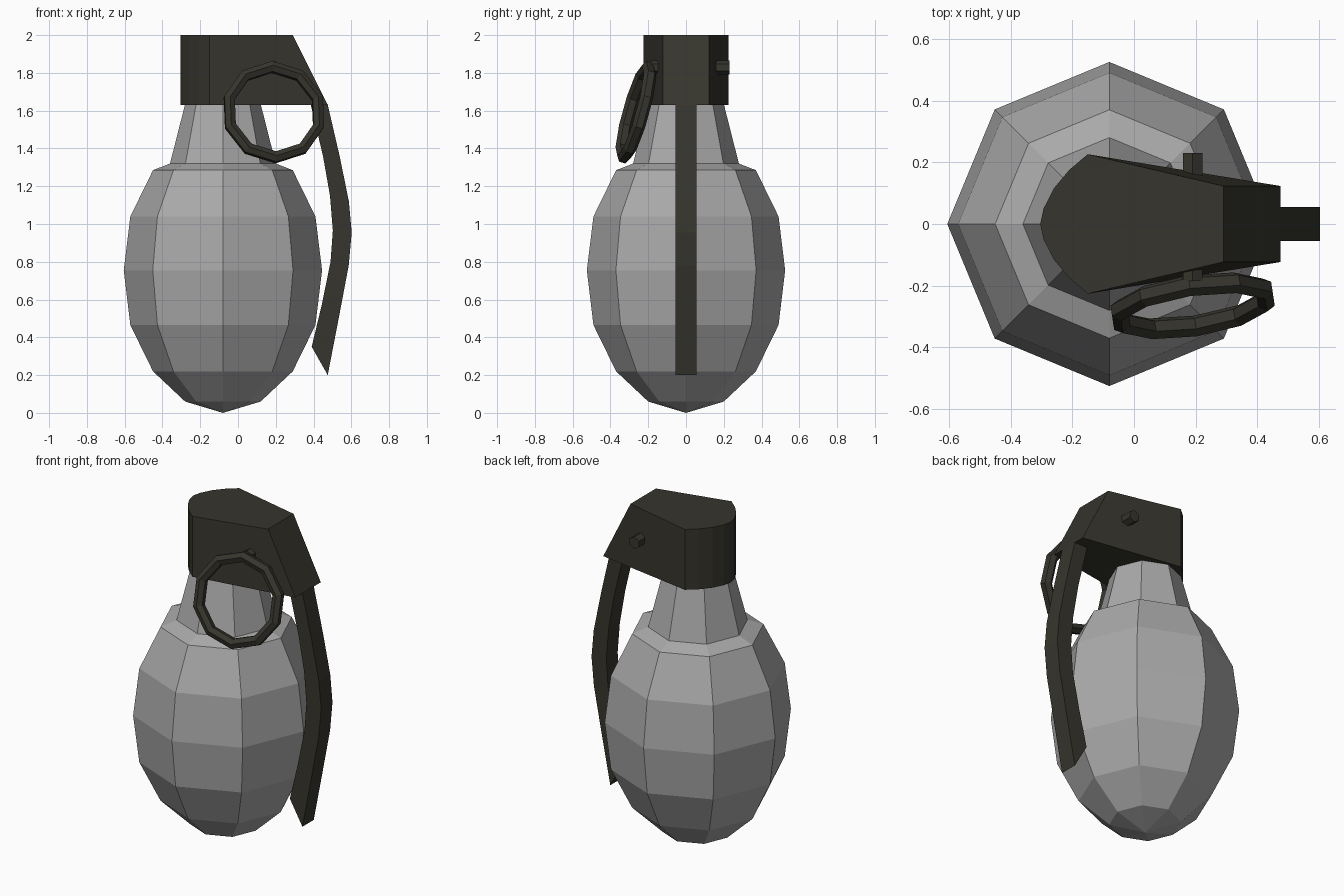
import bpy
import bmesh
import math
from mathutils import Vector

cube = bpy.data.objects.get("Cube")
if cube:
    bpy.data.objects.remove(cube, do_unlink=True)


def material(name, color):
    m = bpy.data.materials.new(name)
    m.use_nodes = True
    m.diffuse_color = (*color, 1)
    m.node_tree.nodes["Principled BSDF"].inputs["Base Color"].default_value = (*color, 1)
    return m


grey = material("body grey", (0.40, 0.40, 0.40))
olive = material("dark olive", (0.037, 0.035, 0.026))


def loft(name, rings, mat, closed=False):
    """Skin a list of equal-length point rings; cap the ends unless closed."""
    bm = bmesh.new()
    loops = [[bm.verts.new(p) for p in ring] for ring in rings]
    pairs = list(zip(loops, loops[1:]))
    if closed:
        pairs.append((loops[-1], loops[0]))
    else:
        bm.faces.new(loops[0])
        bm.faces.new(loops[-1])
    for a, b in pairs:
        n = len(a)
        for i in range(n):
            j = (i + 1) % n
            bm.faces.new((a[i], a[j], b[j], b[i]))
    bmesh.ops.remove_doubles(bm, verts=bm.verts, dist=0.0005)
    bmesh.ops.recalc_face_normals(bm, faces=bm.faces)
    mesh = bpy.data.meshes.new(name)
    bm.to_mesh(mesh)
    bm.free()
    obj = bpy.data.objects.new(name, mesh)
    bpy.context.collection.objects.link(obj)
    mesh.materials.append(mat)
    return obj


def angles(n):
    return [2 * math.pi * i / n for i in range(n)]


# Eight-sided body with neck
profile = [(0.00001, 0), (0.2, 0.06), (0.37, 0.22), (0.49, 0.465), (0.525, 0.755),
           (0.49, 1.04), (0.37, 1.285), (0.28, 1.32), (0.2, 1.635)]
loft("body", [[(-0.08 + r * math.cos(a), r * math.sin(a), z) for a in angles(8)]
              for r, z in profile], grey)

# Head: rounded at one end, sloped at the other
arc = [(-0.15, 0.226), (-0.21, 0.175), (-0.26, 0.115), (-0.293, 0.05)]


def head_outline(tip, z):
    half = [(tip, 0.123)] + arc
    pts = half + [(-0.304, 0)] + [(x, -y) for x, y in reversed(half)]
    return [(x, y, z) for x, y in pts]


loft("head", [head_outline(0.475, 1.63), head_outline(0.29, 2.0)], olive)

# Curved lever: outer x, outer z, inner x, inner z
path = [(0.475, 1.632, 0.385, 1.632), (0.538, 1.36, 0.45, 1.36), (0.587, 1.12, 0.487, 1.15),
        (0.602, 0.955, 0.502, 0.965), (0.586, 0.78, 0.49, 0.8), (0.535, 0.51, 0.443, 0.57),
        (0.475, 0.2, 0.39, 0.35)]
w = 0.055
loft("lever", [[(ox, -w, oz), (ox, w, oz), (ix, w, iz), (ix, -w, iz)]
               for ox, oz, ix, iz in path], olive)

# Cross pin
loft("pin", [[(0.19 + 0.037 * math.sin(a), y, 1.828 + 0.037 * math.cos(a)) for a in angles(6)]
             for y in (-0.185, 0.23)], olive)

# Tilted pull ring
centre = Vector((0.19, -0.265, 1.592))
normal = Vector((-0.15, 1, -0.28)).normalized()
up = (Vector((0, 0, 1)) - normal * normal.z).normalized()
side = up.cross(normal)
rings = []
for a in angles(10):
    out = up * math.cos(a) + side * math.sin(a)
    rings.append([centre + out * (0.248 + 0.033 * math.sin(b)) + normal * 0.035 * math.cos(b)
                  for b in angles(6)])
loft("pull_ring", rings, olive, closed=True)
